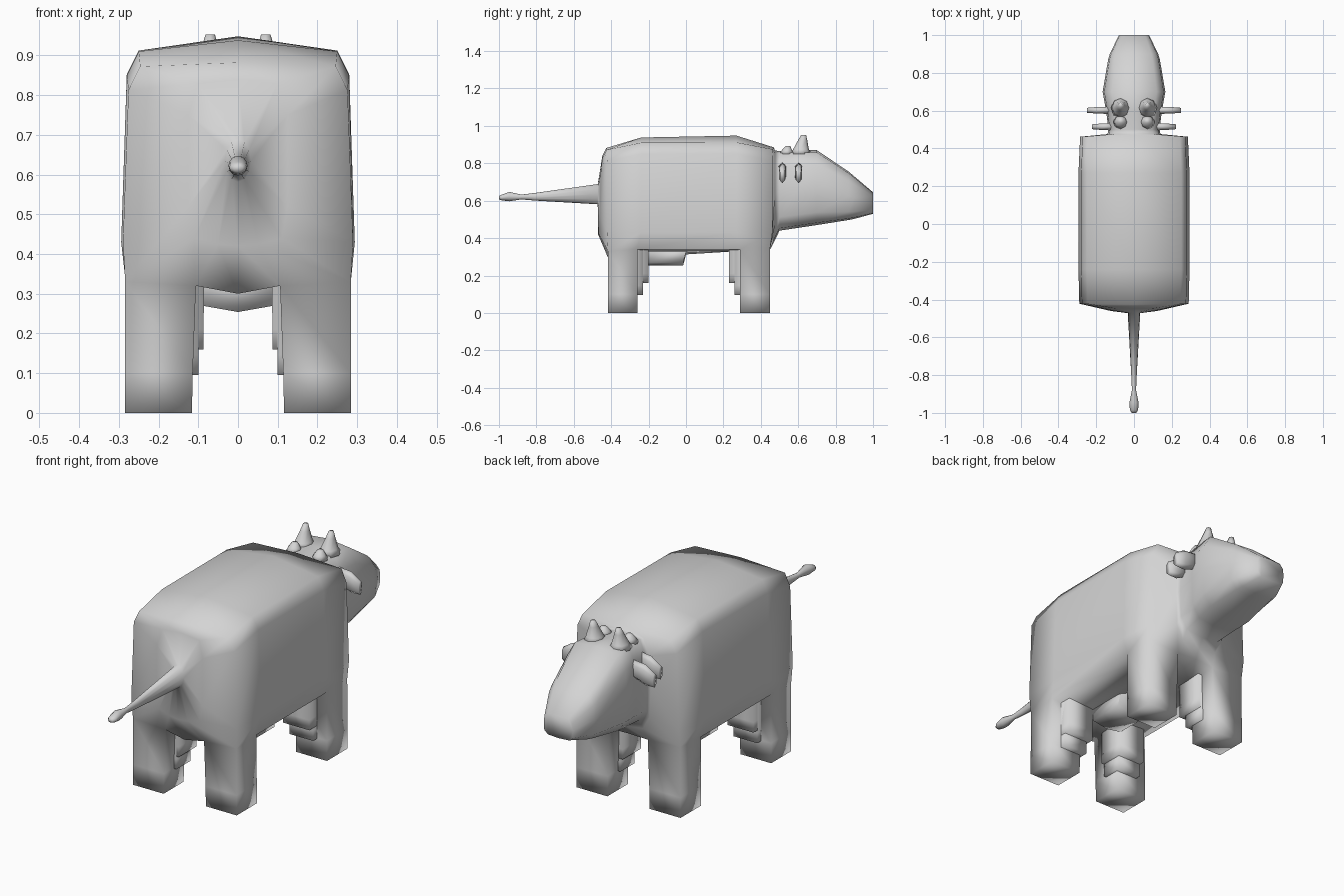
import bpy, bmesh, math

if "Cube" in bpy.data.objects:
    bpy.data.objects.remove(bpy.data.objects["Cube"])

hide = bpy.data.materials.new("grey_hide")
hide.diffuse_color = (0.66, 0.66, 0.66, 1)
hide.use_nodes = True
hide.node_tree.nodes["Principled BSDF"].inputs["Base Color"].default_value = hide.diffuse_color


def skin(bm, rings, skip=()):
    """Bridge equal rings of points; skip holds (ring, side) gaps."""
    vr = [[bm.verts.new(p) for p in r] for r in rings]
    n = len(vr[0])
    for k, (a, b) in enumerate(zip(vr, vr[1:])):
        for i in range(n):
            if (k, i) not in skip:
                j = (i + 1) % n
                bm.faces.new((a[i], a[j], b[j], b[i]))
    return vr


def finish(name, bm):
    bmesh.ops.recalc_face_normals(bm, faces=bm.faces)
    for f in bm.faces:
        f.smooth = True
    me = bpy.data.meshes.new(name)
    bm.to_mesh(me)
    bm.free()
    me.materials.append(hide)
    ob = bpy.data.objects.new(name, me)
    bpy.context.collection.objects.link(ob)


def loft(name, rings, cap_end=True):
    bm = bmesh.new()
    vr = skin(bm, rings)
    bm.faces.new(vr[0])
    if cap_end:
        bm.faces.new(vr[-1])
    finish(name, bm)


def mirrored(half):
    """Full 12-point ring from a half ring of 7 points (x, y, z)."""
    return half + [(-x, y, z) for x, y, z in reversed(half[1:-1])]


def oval(y, z, w, h, n=12):
    """Ring that starts at the bottom and runs round through +x."""
    return [(w * math.sin(2 * math.pi * i / n), y,
             z - h * math.cos(2 * math.pi * i / n)) for i in range(n)]


def body_ring(y_low, y_top, w, low, belly, edge, top, bow=0.0):
    """Torso section; its lower points follow the leg edges."""
    return mirrored([(0, y_low + bow / 2, belly), (0.106, y_low, low - 0.01),
                     (0.284, y_low, low), (0.294 * w, y_top, 0.43),
                     (0.28 * w, y_top, edge - 0.06),
                     (0.25 * w, y_top + bow / 3, edge),
                     (0, y_top + bow, top)])


def head_ring(y, w, low, top):
    h = top - low
    return mirrored([(0, y, low), (0.7 * w, y, low + 0.03 * h),
                     (0.96 * w, y, low + 0.17 * h), (w, y, low + 0.5 * h),
                     (0.95 * w, y, top - 0.2 * h),
                     (0.72 * w, y, top - 0.03 * h), (0, y, top)])


# Tail with tuft, torso and head as one continuous skin
rings = [oval(*r) for r in (
    (-1.0, 0.616, 0.012, 0.009), (-0.985, 0.617, 0.022, 0.015),
    (-0.945, 0.622, 0.024, 0.025), (-0.88, 0.62, 0.011, 0.013),
    (-0.81, 0.621, 0.014, 0.02), (-0.472, 0.635, 0.033, 0.054))]
rings.append(mirrored([
    (0, -0.47, 0.42), (0.05, -0.468, 0.425), (0.11, -0.46, 0.44),
    (0.125, -0.46, 0.52), (0.125, -0.456, 0.75), (0.1, -0.447, 0.83),
    (0, -0.447, 0.84)]))
first = len(rings)
rings += [
    body_ring(-0.417, -0.422, 0.985, 0.33, 0.30, 0.872, 0.882, -0.004),
    body_ring(-0.26, -0.24, 1.0, 0.34, 0.32, 0.91, 0.938),
    body_ring(0.29, 0.27, 1.0, 0.34, 0.33, 0.912, 0.948),
    body_ring(0.45, 0.462, 0.97, 0.35, 0.345, 0.875, 0.885, 0.008)]
rings += [head_ring(*r) for r in (
    (0.476, 0.14, 0.39, 0.868), (0.50, 0.135, 0.44, 0.866),
    (0.60, 0.148, 0.455, 0.87), (0.70, 0.166, 0.47, 0.87),
    (0.87, 0.137, 0.497, 0.755), (0.90, 0.128, 0.503, 0.73),
    (1.0, 0.08, 0.53, 0.645))]

bm = bmesh.new()
spans = [(k, i) for k in (first, first + 2) for i in (1, 10)]
vr = skin(bm, rings, spans)
bm.faces.new(vr[0])
bm.faces.new(vr[-1])
# Legs grow down from the gaps left in the torso
for k, i in spans:
    upper = [vr[k][i], vr[k][i + 1], vr[k + 1][i + 1], vr[k + 1][i]]
    for z, x_in in ((0.1, 0.114), (0.0, 0.116)):
        lower = [bm.verts.new((math.copysign(
            0.285 if abs(v.co.x) > 0.2 else x_in, v.co.x), v.co.y, z))
            for v in upper]
        for a in range(4):
            b = (a + 1) % 4
            bm.faces.new((upper[a], upper[b], lower[b], lower[a]))
        upper = lower
    bm.faces.new(upper)
finish("body_with_legs_head_and_tail", bm)

# Udder, fading into a shallow belly ridge towards the front
loft("udder", [
    [(-w, y, 0.35), (-w, y, z + 0.015), (0, y, z), (w, y, z + 0.015),
     (w, y, 0.35)]
    for y, w, z in ((-0.2, 0.085, 0.254), (-0.015, 0.085, 0.254),
                    (0.0, 0.083, 0.313), (0.24, 0.083, 0.328))])


def box_ring(x0, x1, y0, y1, z):
    return [(x0, y0, z), (x1, y0, z), (x1, y1, z), (x0, y1, z)]


for s, side in ((1, "right"), (-1, "left")):
    # Two stepped layers on the inner corner of each leg
    for end, y_in, d in (("rear", -0.26, 1), ("front", 0.29, -1)):
        for k, (x, step, z) in enumerate(((0.1, 0.03, 0.096),
                                          (0.087, 0.06, 0.16))):
            loft(f"{end}_{side}_leg_step_{k + 1}", [
                box_ring(s * (x + dx), s * 0.23, y_in - d * 0.08,
                         y_in + d * step, zz)
                for zz, dx in ((z, 0), (z + 0.05, 0), (0.37, -0.003))],
                cap_end=False)

    # Horn and the small bump behind it, both flared at the root
    for name, sections in (
            ("horn", ((0.615, 0.85, 0.052, 0.06), (0.615, 0.875, 0.04, 0.042),
                      (0.624, 0.925, 0.02, 0.024),
                      (0.629, 0.952, 0.012, 0.013))),
            ("horn_bump", ((0.54, 0.85, 0.04, 0.042),
                           (0.54, 0.872, 0.028, 0.026),
                           (0.545, 0.892, 0.014, 0.013)))):
        loft(f"{side}_{name}", [
            [(s * 0.07 + w * math.cos(i * math.pi / 4),
              y + l * math.sin(i * math.pi / 4), z) for i in range(8)]
            for y, z, w, l in sections])

    # Ear made of a front and a rear lobe, drooping slightly
    for name, y, tip in (("front", 0.602, 0.25), ("rear", 0.515, 0.222)):
        loft(f"{side}_{name}_ear_lobe", [
            [(s * x, y + a * t, z + b * h) for a, b in
             ((-1, -0.6), (0, -1), (1, -0.6), (1, 0.6), (0, 1), (-1, 0.6))]
            for x, z, t, h in ((0.11, 0.765, 0.02, 0.04),
                               (tip - 0.05, 0.745, 0.017, 0.052),
                               (tip, 0.73, 0.013, 0.035))])
